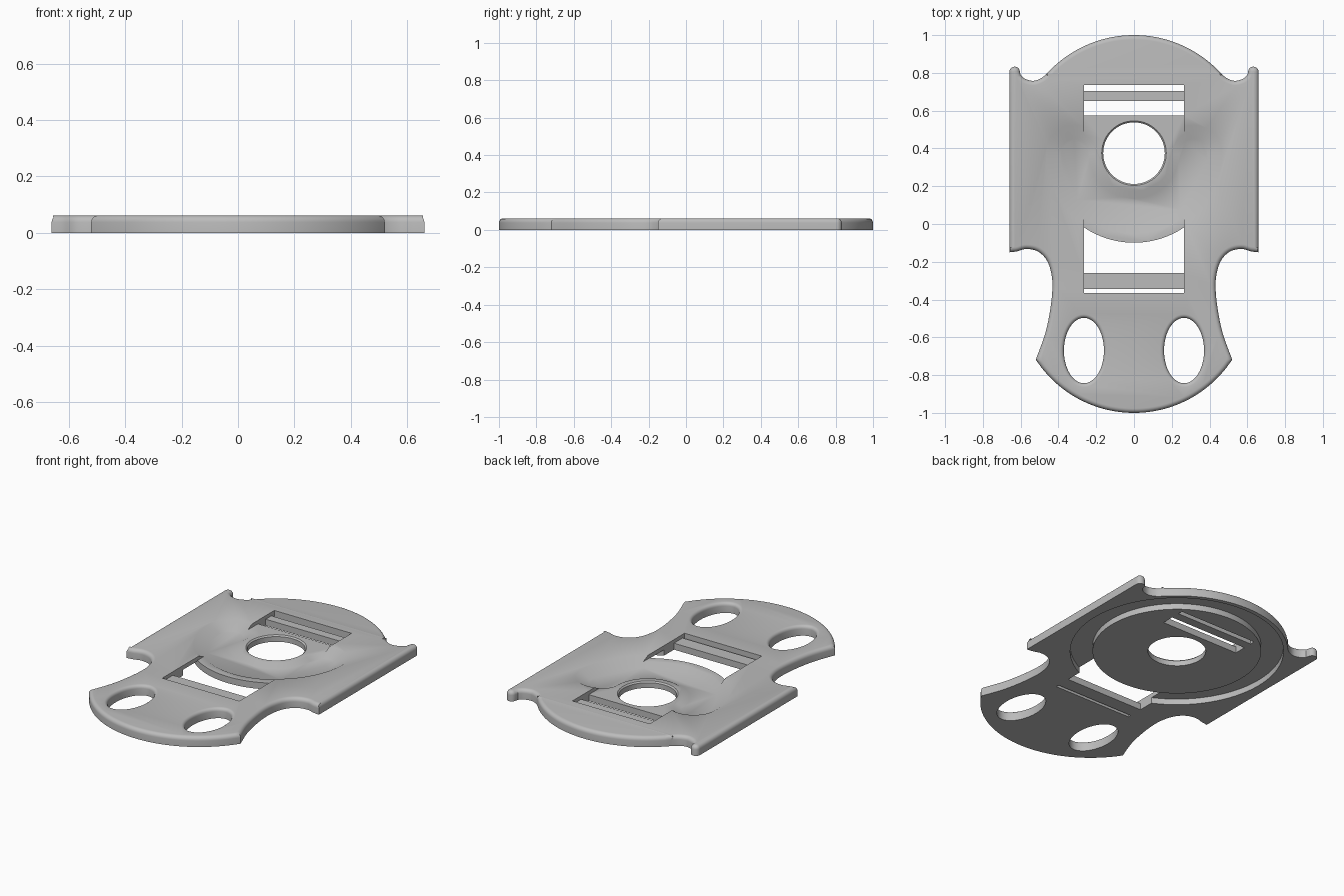
import bpy, bmesh, math
from mathutils import Vector

if "Cube" in bpy.data.objects:
    bpy.data.objects.remove(bpy.data.objects["Cube"])

H = 0.062          # plate thickness
SHELF = 0.04       # level of the strap recess
CY = 0.375         # centre of the round hub
BOSS_R, GROOVE_R = 0.474, 0.60

grey = bpy.data.materials.new("plain_grey")
grey.use_nodes = True
grey.diffuse_color = (0.5, 0.5, 0.5, 1)
grey.node_tree.nodes["Principled BSDF"].inputs["Base Color"].default_value = (0.5, 0.5, 0.5, 1)


def loft(name, rings):
    """Closed solid through (points, z) rings of equal length."""
    bm = bmesh.new()
    loops = [[bm.verts.new((x, y, z)) for x, y in pts] for pts, z in rings]
    n = len(loops[0])
    for a, b in zip(loops, loops[1:]):
        for i in range(n):
            j = (i + 1) % n
            bm.faces.new((a[i], a[j], b[j], b[i]))
    bm.faces.new(loops[0][::-1])
    bm.faces.new(loops[-1])
    bmesh.ops.recalc_face_normals(bm, faces=bm.faces)
    mesh = bpy.data.meshes.new(name)
    bm.to_mesh(mesh)
    bm.free()
    ob = bpy.data.objects.new(name, mesh)
    bpy.context.collection.objects.link(ob)
    mesh.materials.append(grey)
    return ob


def arc(cx, cy, rx, a0, a1, n, ry=None):
    ry = rx if ry is None else ry
    angles = [math.radians(a0 + (a1 - a0) * i / n) for i in range(n + 1)]
    return [(cx + rx * math.cos(a), cy + ry * math.sin(a)) for a in angles]


def oval(cx, cy, rx, ry=None, n=64):
    return arc(cx, cy, rx, 0, 360, n, ry)[:-1]


def spline(pts, steps=6):
    """Smooth path through the points."""
    v = [Vector(p) for p in pts]
    v = [2 * v[0] - v[1]] + v + [2 * v[-1] - v[-2]]
    out = []
    for i in range(1, len(v) - 2):
        p0, p1, p2, p3 = v[i - 1:i + 3]
        for s in range(steps):
            t = s / steps
            q = 0.5 * (2 * p1 + (p2 - p0) * t + (2 * p0 - 5 * p1 + 4 * p2 - p3) * t * t
                       + (3 * p1 - p0 - 3 * p2 + p3) * t ** 3)
            out.append(tuple(q))
    return out + [pts[-1]]


def inset(pts, d):
    """Offset a counter-clockwise outline inwards."""
    out = []
    for i, p in enumerate(pts):
        p = Vector(p)
        e1 = (p - Vector(pts[i - 1])).normalized()
        e2 = (Vector(pts[(i + 1) % len(pts)]) - p).normalized()
        n1, n2 = Vector((-e1.y, e1.x)), Vector((-e2.y, e2.x))
        m = (n1 + n2) / max(1 + n1.dot(n2), 0.4)
        out.append(tuple(p + m * d))
    return out


# Right half of the outline, front to back
front = arc(0, -0.38, 0.62, -90, -33, 24)
bay = spline([(0.52, -0.718), (0.47, -0.58), (0.443, -0.45), (0.432, -0.34), (0.438, -0.26),
              (0.463, -0.19), (0.51, -0.145), (0.57, -0.132), (0.62, -0.145), (0.66, -0.15)])
horn = arc(0.632, 0.805, 0.028, 0, 170, 12)
valley = spline([(0.601, 0.79), (0.575, 0.768), (0.532, 0.758), (0.49, 0.773), (0.46, 0.798)], 5)
back = arc(0, CY, 0.625, 42, 90, 24)
half = front[:-1] + bay + horn + valley + back
outline = half + [(-x, y) for x, y in half[-2:0:-1]]

# Plate with a rounded upper edge
R = 0.024
rings = [(outline, 0.0)]
for k in range(6):
    a = math.radians(90 * k / 5)
    rings.append((inset(outline, R * (1 - math.cos(a))), H - R + R * math.sin(a)))
plate = loft("strap_plate", rings)


def cut(cutter):
    cutter.hide_render = True
    mod = plate.modifiers.new("cut", 'BOOLEAN')
    mod.operation, mod.solver, mod.object = 'DIFFERENCE', 'EXACT', cutter
    bpy.context.view_layer.update()
    mesh = bpy.data.meshes.new_from_object(plate.evaluated_get(bpy.context.evaluated_depsgraph_get()))
    plate.modifiers.clear()
    plate.data = mesh
    bpy.data.objects.remove(cutter)


def box(name, y0, y1, z0, z1, w=0.265):
    pts = [(-w, y0), (w, y0), (w, y1), (-w, y1)]
    return loft(name, [(pts, z0), (pts, z1)])


# Ring groove on the underside, leaving a round boss
groove = loft("groove_cutter", [(oval(0, CY, GROOVE_R, n=128), -0.1), (oval(0, CY, GROOVE_R, n=128), 0.036)])
boss = loft("boss_core", [(oval(0, CY, BOSS_R, n=128), -0.2), (oval(0, CY, BOSS_R, n=128), 0.1)])
mod = groove.modifiers.new("core", 'BOOLEAN')
mod.operation, mod.solver, mod.object = 'DIFFERENCE', 'EXACT', boss
cut(groove)
bpy.data.objects.remove(boss)

# Strap recess running front to back
cut(box("recess_cutter", -0.365, 0.735, SHELF, 0.2))


# Horseshoe channel with sloping walls
def horseshoe(d):
    r = 0.315
    return (arc(0, CY, r + d, 180, 360, 64) + arc(r, CY, d, 0, 180, 20)[1:]
            + arc(0, CY, r - d, 360, 180, 64)[1:] + arc(-r, CY, d, 0, 180, 20)[1:-1])


FLOOR = 0.02
cut(loft("channel_cutter", [(horseshoe(0.075), FLOOR),
                            (horseshoe(0.159), FLOOR + (H - FLOOR) * 0.084 / 0.075)]))

# Strap slots, leaving a bar at each end
for y0, y1 in ((-0.365, -0.345), (0.575, 0.65), (0.705, 0.735)):
    cut(box("slot_cutter", y0, y1, -0.1, 0.2))
side = math.degrees(math.asin(0.265 / BOSS_R))
mouth = [(-0.265, -0.26), (0.265, -0.26)] + arc(0, CY, BOSS_R, -90 + side, -90 - side, 32)
cut(loft("mouth_cutter", [(mouth, -0.1), (mouth, 0.2)]))

# Hub hole and the two oval finger holes, with eased rims
cut(loft("hub_cutter", [(oval(0, CY, 0.163), -0.1), (oval(0, CY, 0.163), SHELF - 0.008),
                        (oval(0, CY, 0.171), SHELF), (oval(0, CY, 0.171), 0.2)]))
for s in (-1, 1):
    rim = [(oval(s * 0.265, -0.67, 0.106, 0.173), -0.1)]
    for k in range(5):
        a = math.radians(90 * k / 4)
        g = 0.02 * (1 - math.cos(a))
        rim.append((oval(s * 0.265, -0.67, 0.106 + g, 0.173 + g), H - 0.02 + 0.02 * math.sin(a)))
    rim.append((rim[-1][0], 0.2))
    cut(loft("finger_hole_cutter", rim))

# Smooth shading with sharp edges kept
bpy.ops.object.select_all(action='DESELECT')
plate.select_set(True)
bpy.context.view_layer.objects.active = plate
bpy.ops.object.shade_smooth_by_angle(angle=math.radians(30))
